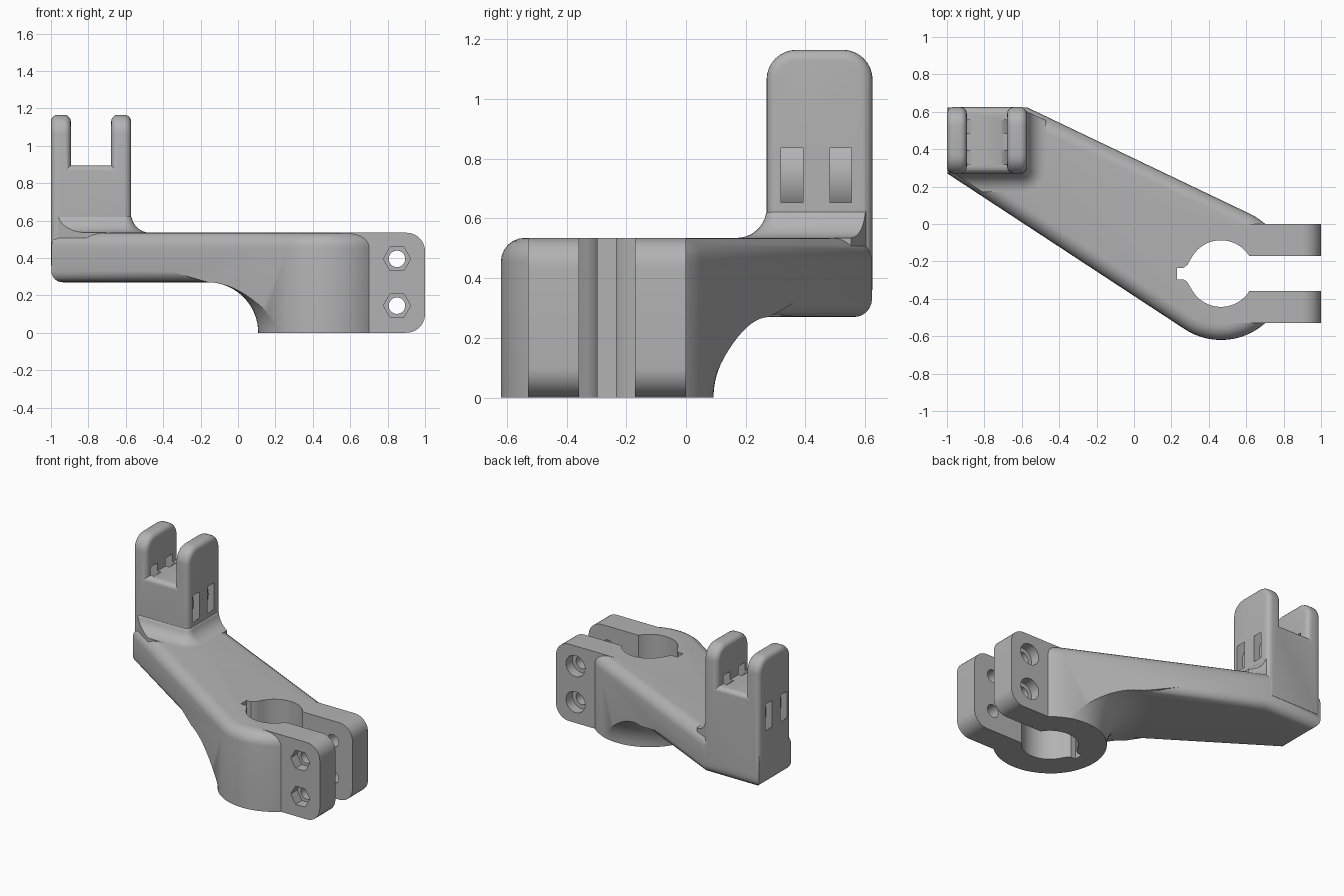
import bpy, bmesh, math
from mathutils import Vector
from mathutils.geometry import convex_hull_2d

if "Cube" in bpy.data.objects:
    bpy.data.objects.remove(bpy.data.objects["Cube"])

HUB = Vector((0.465, -0.265))
TOP = 0.535


def arc(cx, cy, r, a0, a1, n):
    return [(cx + r * math.cos(math.radians(a0 + (a1 - a0) * i / n)),
             cy + r * math.sin(math.radians(a0 + (a1 - a0) * i / n))) for i in range(n + 1)]


def circle(cx, cy, r, n=96):
    return arc(cx, cy, r, 0, 360, n)[:-1]


def inset(poly, d):
    """Offset a counter-clockwise outline inwards by d."""
    if d == 0:
        return poly
    out = []
    for i, p in enumerate(poly):
        p, a, b = Vector(p), Vector(poly[i - 1]), Vector(poly[(i + 1) % len(poly)])
        e1, e2 = (p - a).normalized(), (b - p).normalized()
        n1, n2 = Vector((-e1.y, e1.x)), Vector((-e2.y, e2.x))
        out.append(tuple(p + (n1 + n2) * (d / (1 + n1.dot(n2)))))
    return out


def loft(name, poly, levels, along_y=False, edit=None):
    """Stack inset copies of an outline; levels are (inset, height)."""
    bm = bmesh.new()
    rings = []
    for d, t in levels:
        rings.append([bm.verts.new((u, t, v) if along_y else (u, v, t)) for u, v in inset(poly, d)])
    n = len(poly)
    for lo, hi in zip(rings, rings[1:]):
        for i in range(n):
            j = (i + 1) % n
            bm.faces.new((lo[i], lo[j], hi[j], hi[i]))
    bm.faces.new(rings[0][::-1])
    bm.faces.new(rings[-1])
    bmesh.ops.recalc_face_normals(bm, faces=bm.faces)
    if edit:
        edit(bm)
    me = bpy.data.meshes.new(name)
    bm.to_mesh(me)
    bm.free()
    ob = bpy.data.objects.new(name, me)
    bpy.context.collection.objects.link(ob)
    return ob


def combine(a, b, op):
    m = a.modifiers.new("combine", 'BOOLEAN')
    m.operation, m.solver, m.object = op, 'EXACT', b
    bpy.context.view_layer.objects.active = a
    bpy.ops.object.modifier_apply(modifier=m.name)
    bpy.data.objects.remove(b)


# Plan outline: hull of the round hub and the tower foot
pts = [Vector(p) for p in circle(HUB.x, HUB.y, 0.355)]
pts += [Vector(p) for p in ((-0.998, 0.27), (-0.998, 0.623), (-0.57, 0.623))]
plan = [tuple(pts[i]) for i in convex_hull_2d(pts)]
if sum(p[0] * q[1] - q[0] * p[1] for p, q in zip(plan, plan[1:] + plan[:1])) < 0:
    plan.reverse()

# Arm and hub: full-height body with a rounded top edge
steps = [math.radians(a) for a in range(0, 91, 15)]
r = 0.08
body = loft("clamp_bracket", plan, [(0, 0)] + [(r - r * math.cos(a), TOP - r + r * math.sin(a)) for a in steps])

# Raised underside of the arm with rounded lower edge, flaring down into the hub
r = 0.06
keep = loft("arm_underside", plan,
            [(r - r * math.sin(a), 0.27 + r - r * math.cos(a)) for a in steps] + [(-0.06, 0.38), (-0.06, 0.8)])
r = 0.27
flare = loft("hub_flare", circle(HUB.x, HUB.y, 0.357),
             [(0, -0.1)] + [(r * math.cos(a) - r, r * math.sin(a)) for a in
                            [math.radians(k) for k in range(0, 91, 6)]] + [(-0.5, 0.335)])
combine(keep, flare, 'UNION')
combine(body, keep, 'INTERSECT')

# Concave fillet between the tower and the arm
r = 0.1
foot = [(-1.3, 0.27)] + arc(-0.605, 0.305, 0.035, -90, 0, 6) + [(-0.57, 0.9), (-1.3, 0.9)]
pad = loft("tower_fillet", foot, [(-r, 0.42)] +
           [(r * math.sin(a) - r, TOP + r - r * math.cos(a)) for a in
            [math.radians(k) for k in range(0, 86, 10)]] + [(0.02, 0.64)])
combine(pad, loft("pad_clip", plan, [(0.02, 0.3), (0.02, 0.8)]), 'INTERSECT')
combine(body, pad, 'UNION')


# Forked tower with rounded prongs
def round_tower(bm):
    ends = [e for e in bm.edges if min(v.co.z for v in e.verts) > 1.1
            and abs(e.verts[0].co.x - e.verts[1].co.x) > 0.05]
    bmesh.ops.bevel(bm, geom=ends, offset=0.1, segments=8, profile=0.5, affect='EDGES')
    bm.normal_update()
    rim = [e for e in bm.edges if e.is_convex and e.calc_face_angle(0) > 0.5
           and max(v.co.z for v in e.verts) > 0.4]
    bmesh.ops.bevel(bm, geom=rim, offset=0.035, segments=5, profile=0.5, affect='EDGES')


fork = [(-1, 0.36), (-0.572, 0.36), (-0.572, 1.165), (-0.678, 1.165), (-0.678, 0.895),
        (-0.894, 0.895), (-0.894, 1.165), (-1, 1.165)]
combine(body, loft("forked_tower", fork, [(0, 0.27), (0, 0.625)], True, round_tower), 'UNION')

# Clamp ears
ear = [(0.5, 0)] + arc(0.9, 0.1, 0.1, -90, 0, 10) + arc(0.9, TOP - 0.1, 0.1, 0, 90, 10) + [(0.5, TOP)]
combine(body, loft("clamp_ears", ear, [(0, -0.53), (0, 0)], True), 'UNION')

# Bore with clamp gap and relief notch
half = [(0.7, 0.0935)] + arc(0, 0, 0.178, 31.7, 149, 30) + [
    (-0.168, 0.066), (-0.18, 0.045), (-0.2, 0.031), (-0.235, 0.031)]
bore = [(HUB.x + u, HUB.y + v) for u, v in half + [(u, -v) for u, v in reversed(half)]]
combine(body, loft("bore", bore, [(0, -0.2), (0, 0.8)]), 'DIFFERENCE')

# Bolt holes with hexagonal nut pockets in front and round counterbores behind
for z in (0.145, 0.395):
    for rad, n, y0, y1 in ((0.044, 32, -0.7, 0.2), (0.073, 6, -0.7, -0.46), (0.073, 32, -0.07, 0.2)):
        combine(body, loft("bolt_hole", circle(0.85, z, rad, n), [(0, y0), (0, y1)], True), 'DIFFERENCE')

# Ring-shaped tie channels through the tower
for y0, y1 in ((0.318, 0.392), (0.483, 0.555)):
    ring = loft("tie_channel", circle(-0.786, 0.745, 0.233, 64), [(0, y0), (0, y1)], True)
    core = loft("tie_core", circle(-0.786, 0.745, 0.169, 64), [(0, y0 - 0.1), (0, y1 + 0.1)], True)
    combine(ring, core, 'DIFFERENCE')
    combine(body, ring, 'DIFFERENCE')

# Single grey material and smooth shading with sharp creases
grey = bpy.data.materials.new("plain_grey")
grey.diffuse_color = (0.45, 0.45, 0.45, 1)
grey.use_nodes = True
grey.node_tree.nodes["Principled BSDF"].inputs["Base Color"].default_value = grey.diffuse_color
body.data.materials.clear()
body.data.materials.append(grey)
bpy.ops.object.select_all(action='DESELECT')
body.select_set(True)
bpy.context.view_layer.objects.active = body
bpy.ops.object.shade_smooth_by_angle(angle=math.radians(30))
